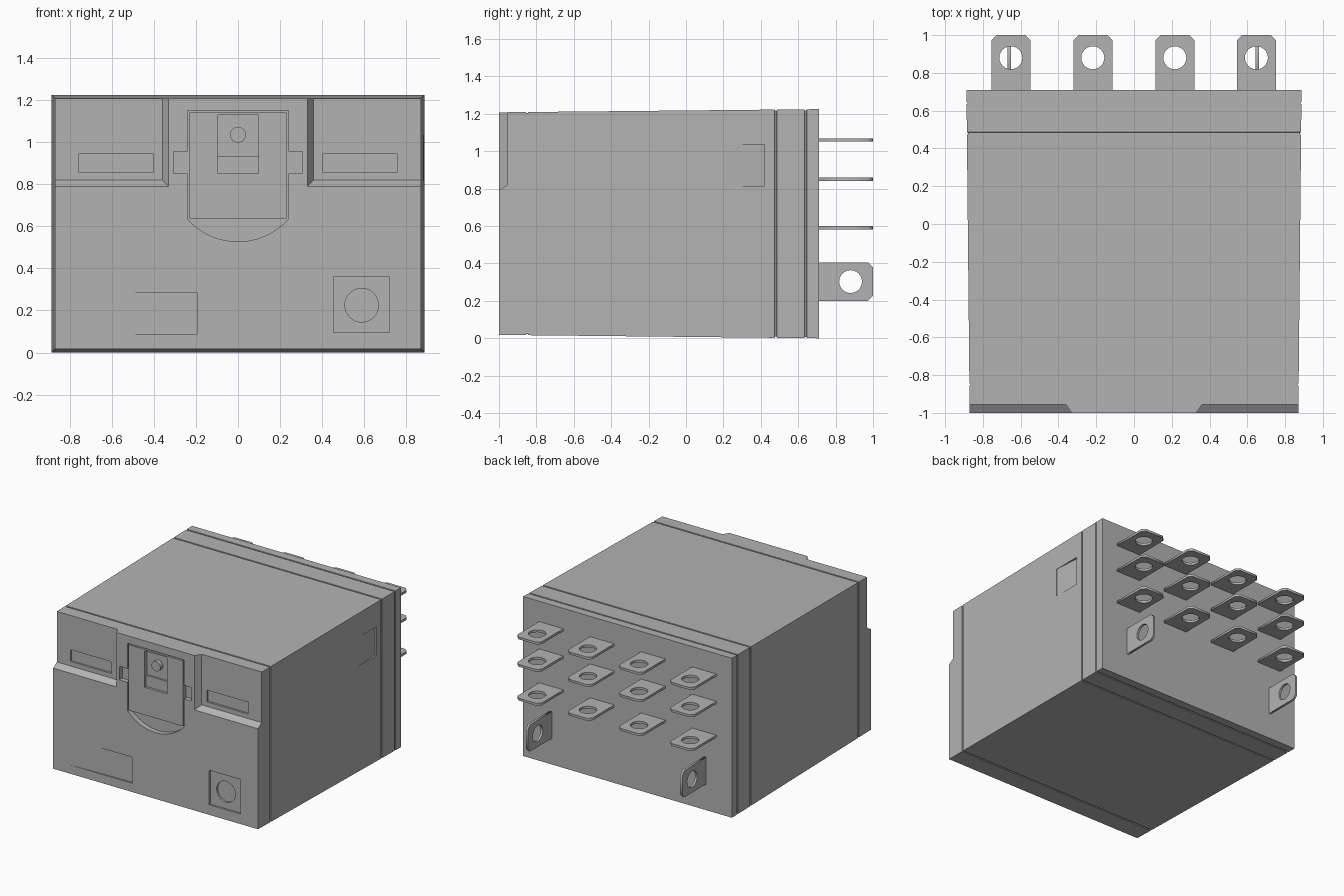
import bpy
import bmesh
from math import sin, cos, pi, asin

cube = bpy.data.objects.get("Cube")
if cube:
    bpy.data.objects.remove(cube, do_unlink=True)

grey = bpy.data.materials.new("plain grey")
grey.use_nodes = True
colour = (0.45, 0.45, 0.45, 1)
grey.diffuse_color = colour
grey.node_tree.nodes["Principled BSDF"].inputs["Base Color"].default_value = colour


def loft(name, rings):
    """Closed solid skinned through rings of equal point count."""
    bm = bmesh.new()
    loops = [[bm.verts.new(p) for p in ring] for ring in rings]
    n = len(loops[0])
    for a, b in zip(loops, loops[1:]):
        for i in range(n):
            j = (i + 1) % n
            bm.faces.new((a[i], a[j], b[j], b[i]))
    bm.faces.new(loops[0])
    bm.faces.new(loops[-1])
    bmesh.ops.recalc_face_normals(bm, faces=bm.faces)
    mesh = bpy.data.meshes.new(name)
    bm.to_mesh(mesh)
    bm.free()
    mesh.materials.append(grey)
    ob = bpy.data.objects.new(name, mesh)
    bpy.context.collection.objects.link(ob)
    return ob


def rect(x0, x1, z0, z1, y):
    return [(x0, y, z0), (x1, y, z0), (x1, y, z1), (x0, y, z1)]


def box(name, x0, x1, z0, z1, y0, y1):
    return loft(name, [rect(x0, x1, z0, z1, y) for y in (y0, y1)])


def disc(name, x, z, r, y0, y1, n=32):
    angles = [2 * pi * i / n for i in range(n)]
    return loft(name, [[(x + r * cos(a), y, z + r * sin(a)) for a in angles]
                       for y in (y0, y1)])


def bake(ob):
    """Replace an object's mesh by its evaluated result."""
    graph = bpy.context.evaluated_depsgraph_get()
    mesh = bpy.data.meshes.new_from_object(ob.evaluated_get(graph))
    ob.modifiers.clear()
    ob.data = mesh


def cut(target, cutter):
    mod = target.modifiers.new("cut", 'BOOLEAN')
    mod.operation = 'DIFFERENCE'
    mod.solver = 'EXACT'
    mod.object = cutter
    bpy.context.view_layer.update()
    bake(target)
    bpy.data.objects.remove(cutter, do_unlink=True)


FRONT, BACK, OUT = -1.0, 0.71, -1.05


# Drafted housing with three shallow seams running round it
def section(y, inset=0.0):
    t = (y - FRONT) / (BACK - FRONT)
    w = 0.87 + 0.017 * t - inset
    return rect(-w, w, 0.018 * (1 - t) + inset, 1.208 + 0.017 * t - inset, y)


rings = [section(FRONT)]
for seam in (-0.85, 0.48, 0.64):
    rings += [section(seam - 0.006), section(seam - 0.005, 0.006),
              section(seam + 0.005, 0.006), section(seam + 0.006)]
housing = loft("housing", rings + [section(BACK)])

for s in (-1, 1):
    # Stepped upper corner with sloping edges
    cut(housing, loft("corner_cutter", [rect(s * 0.297, s * 1.1, 0.757, 1.4, OUT),
                                        rect(s * 0.36, s * 1.1, 0.82, 1.4, -0.955)]))
    # Label slot and latch notch
    cut(housing, box("slot_cutter", s * 0.405, s * 0.755, 0.855, 0.945, OUT, -0.94))
    cut(housing, box("notch_cutter", s * 0.2, s * 0.307, 0.85, 0.955, OUT, -0.965))

# Window pocket with a curved finger recess below
radius, centre = 0.321, 0.848
half = asin(0.24 / radius)
arc = [half * (i / 8 - 1) for i in range(17)]
outline = [(radius * sin(a), centre - radius * cos(a)) for a in arc]
outline += [(0.24, 1.15), (-0.24, 1.15)]
cut(housing, loft("window_cutter", [[(x, y, z) for x, z in outline]
                                    for y in (OUT, -0.96)]))

# Square dial pocket with a round well
cut(housing, box("dial_cutter", 0.455, 0.72, 0.095, 0.36, OUT, -0.985))
cut(housing, disc("well_cutter", 0.588, 0.225, 0.08, OUT, -0.97))

# Ramped shallow panels on the front and one side
cut(housing, loft("front_panel_cutter", [[(-0.75, FRONT, z), (-0.75, OUT, z),
                                          (-0.195, OUT, z), (-0.195, -0.985, z)]
                                         for z in (0.085, 0.285)]))
cut(housing, loft("side_panel_cutter", [rect(0.881, 0.95, 0.815, 1.035, 0.2),
                                        rect(0.868, 0.95, 0.815, 1.035, 0.42)]))

# Cover plate, its inner window, tab and test button
cover = box("cover_plate", -0.23, 0.23, 0.637, 1.14, -0.998, -0.955)
cut(cover, box("inner_window_cutter", -0.097, 0.097, 0.85, 1.13, OUT, -0.965))
box("window_tab", -0.097, 0.097, 0.85, 0.935, -0.98, -0.96)
disc("test_button", 0, 1.035, 0.038, -0.996, -0.96, 24)


# Terminal blade: clipped tongue with a round hole, lying flat
def blade(name, x, z, turn=0.0):
    w, root, tip, c = 0.103, BACK - 0.01, 1.0, 0.027
    tongue = [(-w, root), (w, root), (w, tip - c), (w - c, tip),
              (c - w, tip), (-w, tip - c)]
    hole = [(0.061 * cos(i * pi / 12), 0.88 + 0.061 * sin(i * pi / 12))
            for i in range(24)]
    curve = bpy.data.curves.new(name, 'CURVE')
    curve.dimensions = '2D'
    curve.fill_mode = 'BOTH'
    curve.extrude = 0.009
    for points in (tongue, hole):
        spline = curve.splines.new('POLY')
        spline.points.add(len(points) - 1)
        for p, (px, py) in zip(spline.points, points):
            p.co = (px, py, 0, 1)
        spline.use_cyclic_u = True
    source = bpy.data.objects.new(name + "_outline", curve)
    bpy.context.collection.objects.link(source)
    bpy.context.view_layer.update()
    graph = bpy.context.evaluated_depsgraph_get()
    mesh = bpy.data.meshes.new_from_object(source.evaluated_get(graph))
    bpy.data.objects.remove(source, do_unlink=True)
    mesh.materials.clear()
    mesh.materials.append(grey)
    ob = bpy.data.objects.new(name, mesh)
    ob.location = (x, 0, z)
    ob.rotation_euler = (0, turn, 0)
    bpy.context.collection.objects.link(ob)


for row, z in enumerate((1.06, 0.85, 0.59)):
    for col, x in enumerate((-0.652, -0.218, 0.216, 0.648)):
        blade(f"terminal_{row + 1}_{col + 1}", x, z)
for side, x in (("right", -0.66), ("left", 0.652)):
    blade("coil_terminal_" + side, x, 0.303, pi / 2)
